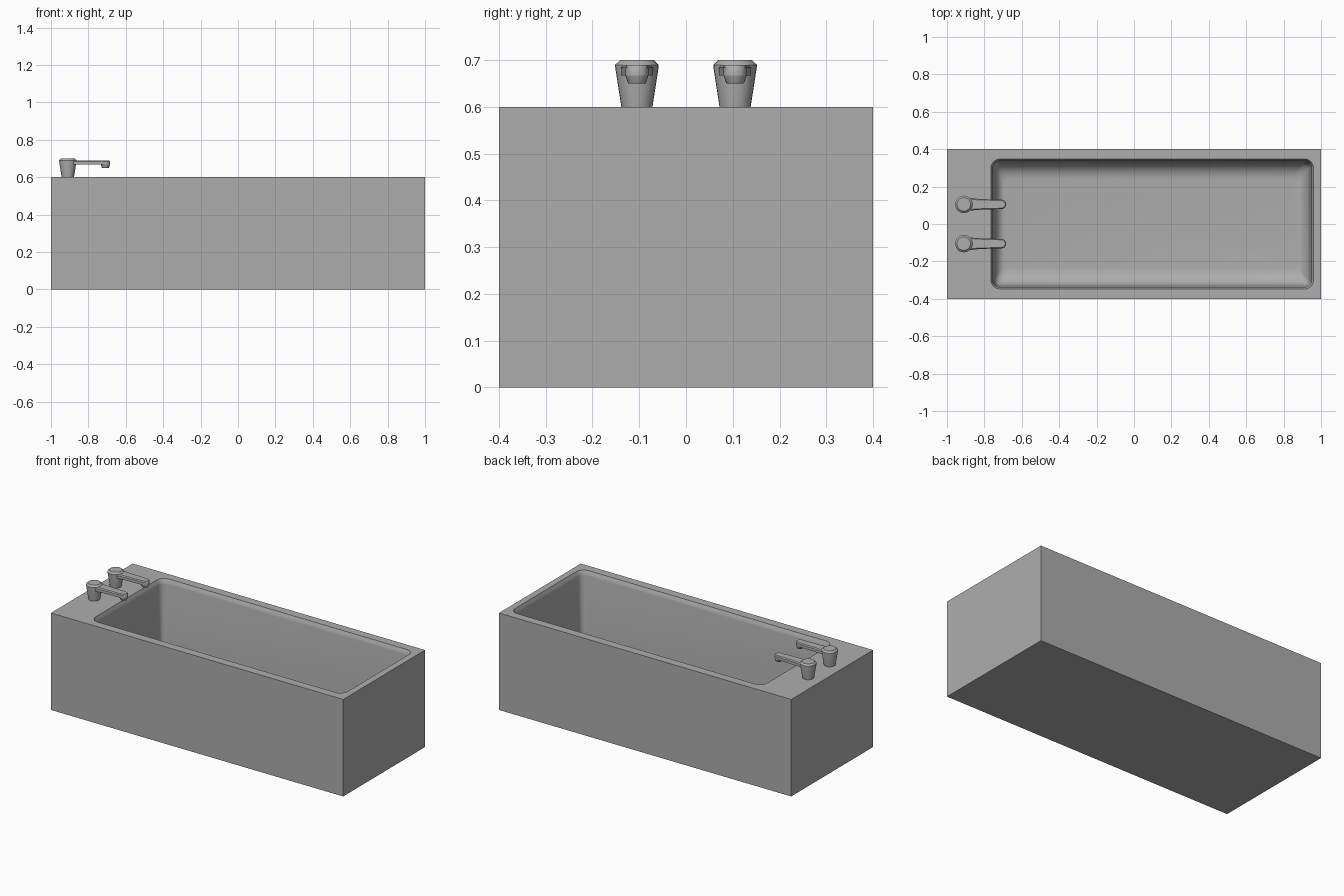
import bpy, bmesh, math

if "Cube" in bpy.data.objects:
    bpy.data.objects.remove(bpy.data.objects["Cube"])

grey = bpy.data.materials.new("mid_grey")
grey.diffuse_color = (0.42, 0.42, 0.42, 1)
grey.use_nodes = True
grey.node_tree.nodes["Principled BSDF"].inputs["Base Color"].default_value = grey.diffuse_color


def finish(name, bm, angle=35):
    bmesh.ops.recalc_face_normals(bm, faces=bm.faces[:])
    me = bpy.data.meshes.new(name)
    bm.to_mesh(me)
    bm.free()
    me.materials.append(grey)
    ob = bpy.data.objects.new(name, me)
    bpy.context.collection.objects.link(ob)
    bpy.ops.object.select_all(action='DESELECT')
    ob.select_set(True)
    bpy.context.view_layer.objects.active = ob
    bpy.ops.object.shade_smooth_by_angle(angle=math.radians(angle))
    return ob


def bridge(bm, a, b):
    n = len(a)
    for i in range(n):
        bm.faces.new((a[i], a[(i + 1) % n], b[(i + 1) % n], b[i]))


def rounded_ring(bm, left, right, side, z, r, n=6):
    """Rounded rectangle, inset from the opening by left, right and side."""
    x0, x1, y = -0.765 + left, 0.96 - right, 0.348 - side
    pts = []
    for k, (cx, cy) in enumerate([(x1 - r, y - r), (x0 + r, y - r),
                                  (x0 + r, -y + r), (x1 - r, -y + r)]):
        for i in range(n + 1):
            a = math.pi / 2 * (k + i / n)
            pts.append(bm.verts.new((cx + r * math.cos(a), cy + r * math.sin(a), z)))
    return pts


# Tub: box with a lofted rounded basin
bm = bmesh.new()
bottom, top = [[bm.verts.new((x, y, z)) for x, y in
                ((-1, -.4), (1, -.4), (1, .4), (-1, .4))] for z in (0, 0.6)]
bm.faces.new(bottom)
bridge(bm, bottom, top)

# Rolled lip, near-vertical wall, then a fillet into the floor
rings = [rounded_ring(bm, d, d, d, z, r) for d, z, r in
         [(0, 0.6, 0.05), (0.003, 0.592, 0.048), (0.008, 0.582, 0.042), (0.011, 0.57, 0.036)]]
for i in range(9):
    a = math.pi / 2 * i / 8
    c, z = 1 - math.cos(a), 0.1 + 0.09 * (1 - math.sin(a))
    rings.append(rounded_ring(bm, 0.018 + 0.055 * c, 0.022 + 0.075 * c,
                              0.018 + 0.09 * c, z, 0.03))
for a, b in zip(rings, rings[1:]):
    bridge(bm, a, b)
bm.faces.new(rings[-1])

# Flat deck around the opening
deck = []
for loop in (top, rings[0]):
    for i in range(len(loop)):
        deck.append(bm.edges.get((loop[i], loop[(i + 1) % len(loop)])))
bmesh.ops.triangle_fill(bm, edges=deck, use_beauty=True, normal=(0, 0, 1))
finish("bathtub", bm)


# Lathe for handles and nozzles
def lathe(name, cx, cy, prof, n=24):
    bm = bmesh.new()
    rs = [[bm.verts.new((cx + r * math.cos(math.tau * i / n),
                         cy + r * math.sin(math.tau * i / n), z))
           for i in range(n)] for r, z in prof]
    for a, b in zip(rs, rs[1:]):
        bridge(bm, a, b)
    bm.faces.new(rs[0])
    bm.faces.new(rs[-1])
    return finish(name, bm)


# Spout: tapered arm with a round tip
def spout(name, cy):
    bm = bmesh.new()
    tip, w = -0.709, 0.025
    outline = [(-0.9, 0.03), (-0.87, 0.034), (-0.855, 0.031), (-0.81, 0.028)]
    pts = [(x, -y) for x, y in outline]
    pts += [(tip + w * math.cos(a), w * math.sin(a)) for a in
            [math.pi * (i / 10 - 0.5) for i in range(11)]]
    pts += outline[::-1]
    rs = []
    for s, z in ((1, 0.667), (1, 0.684), (0.82, 0.69)):
        rs.append([bm.verts.new((x - (1 - s) * 0.02 * (x > tip), cy + y * s, z))
                   for x, y in pts])
    for a, b in zip(rs, rs[1:]):
        bridge(bm, a, b)
    bm.faces.new(rs[0])
    bm.faces.new(rs[-1])
    return finish(name, bm)


for side, y in (("left", 0.105), ("right", -0.105)):
    lathe("tap_body_" + side, -0.91, y,
          [(0.033, 0.598), (0.0465, 0.685), (0.0465, 0.69), (0.036, 0.7)])
    spout("tap_spout_" + side, y)
    lathe("tap_nozzle_" + side, -0.709, y,
          [(0.018, 0.65), (0.02, 0.653), (0.025, 0.669)], 20)
